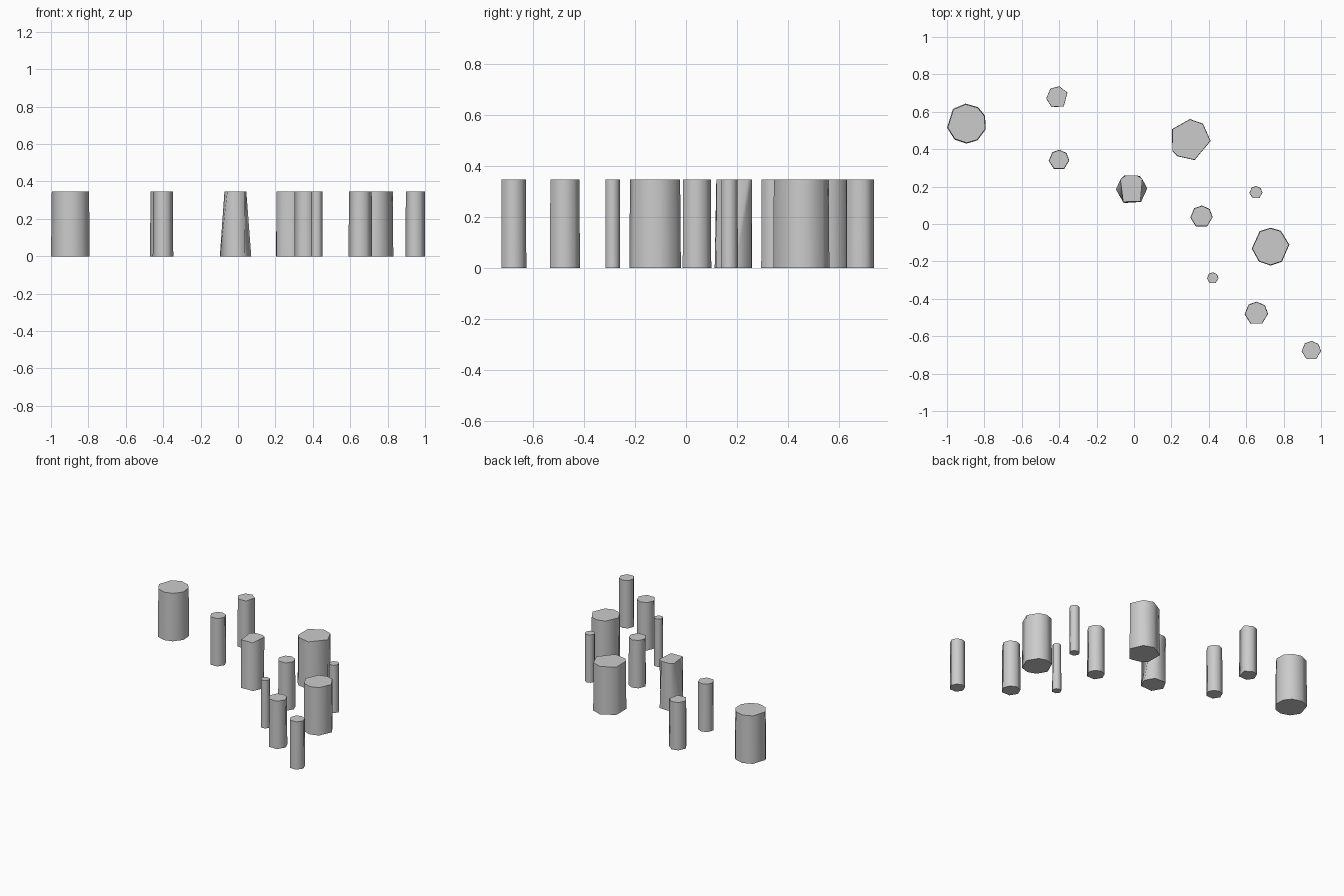
import bpy, bmesh
from math import radians, cos, sin

if "Cube" in bpy.data.objects:
    bpy.data.objects.remove(bpy.data.objects["Cube"])

HEIGHT = 0.346

# Cross-section corner angles in degrees
SMALL = [131, 88, 43, -2, -60, -120, -176]
ROUND = [133, 93, 55, 23, -17, -57, -90, -127, -168]
NOTCHED = [128, 80, 25, -55, -121, -174]
HEX = [180, 120, 57, 3, -53, -120]
WIDE = [149, 90, 51, -3, -77, -128, -148]
EIGHT = [125, 90, 57, 6, -53, -90, -128, -174]
SQUARISH = [138, 113, 68, 44, -54, -124]

# x, y, bottom radius, top radius, bottom outline, top outline
PILLARS = [
    (-0.895, 0.537, 0.107, 0.103, ROUND, ROUND),
    (-0.410, 0.677, 0.060, 0.059, NOTCHED, NOTCHED),
    (-0.401, 0.342, 0.055, 0.053, SMALL, SMALL),
    (-0.013, 0.185, 0.084, 0.080, HEX, SQUARISH),
    (0.299, 0.450, 0.111, 0.109, WIDE, WIDE),
    (0.652, 0.168, 0.035, 0.034, SMALL, SMALL),
    (0.361, 0.039, 0.060, 0.058, SMALL, SMALL),
    (0.730, -0.121, 0.101, 0.098, EIGHT, EIGHT),
    (0.421, -0.289, 0.031, 0.030, SMALL, SMALL),
    (0.654, -0.478, 0.063, 0.061, SMALL, SMALL),
    (0.948, -0.677, 0.052, 0.051, SMALL, SMALL),
]


def pillar(name, x, y, r0, r1, low, high):
    bm = bmesh.new()
    # angle lists run clockwise, so reverse for counter-clockwise loops
    def ring(r, angles, z):
        return [bm.verts.new((r * cos(radians(a)), r * sin(radians(a)), z))
                for a in reversed(angles)]
    a, b = ring(r0, low, 0), ring(r1, high, HEIGHT)
    n = len(a)
    for i in range(n):
        j = (i + 1) % n
        bm.faces.new((a[i], a[j], b[j], b[i])).smooth = True
    bm.faces.new(a[::-1])
    bm.faces.new(b)
    for e in bm.edges:
        e.smooth = all(f.smooth for f in e.link_faces)  # crisp cap rims
    mesh = bpy.data.meshes.new(name)
    bm.to_mesh(mesh)
    bm.free()
    ob = bpy.data.objects.new(name, mesh)
    ob.location = (x, y, 0)
    bpy.context.collection.objects.link(ob)


# Scattered pillars
for k, p in enumerate(PILLARS, 1):
    pillar(f"pillar_{k:02d}", *p)
